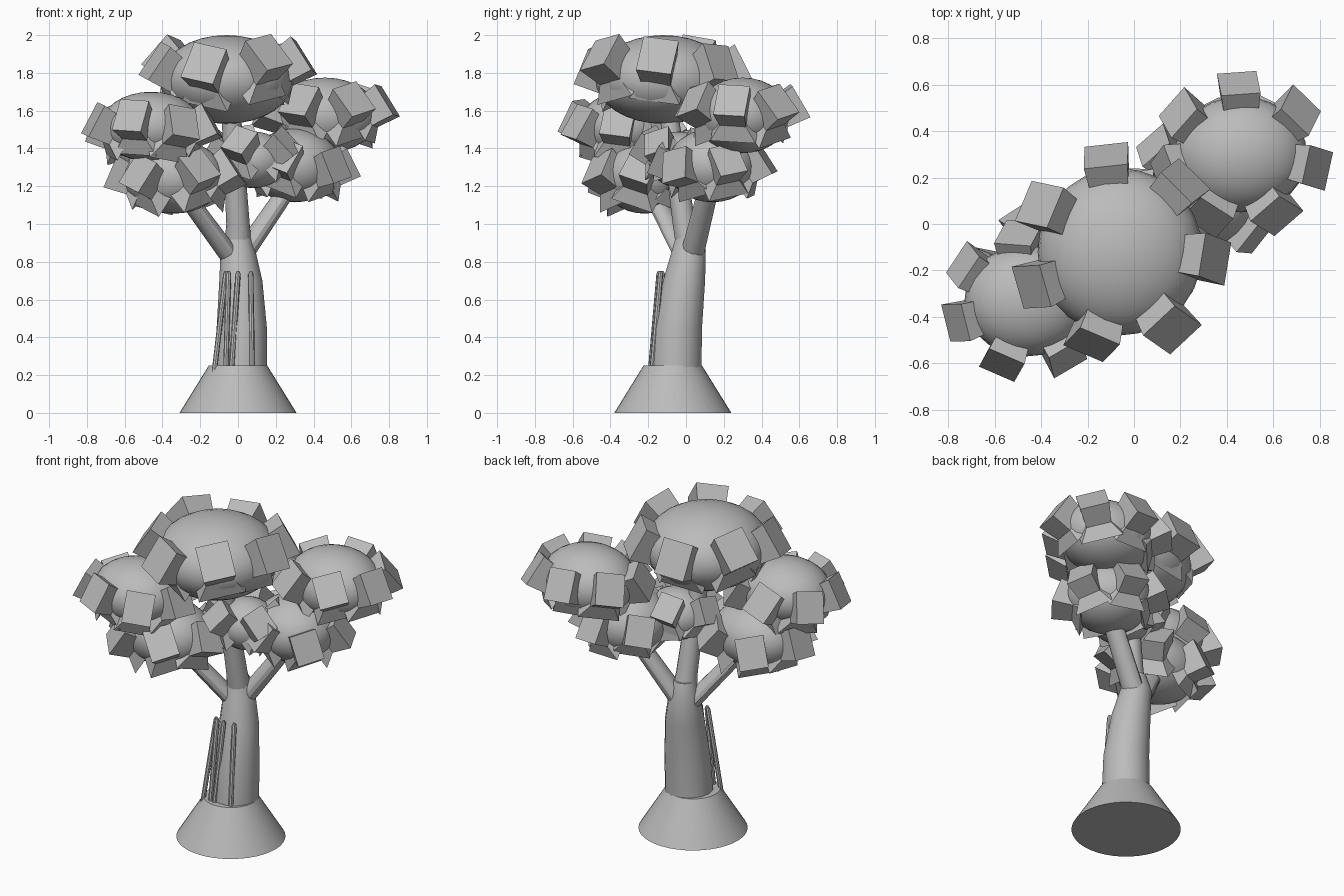
import bpy, bmesh, random
from math import cos, sin, pi, radians
from mathutils import Vector, Matrix

random.seed(4)
cube = bpy.data.objects.get("Cube")
if cube:
    bpy.data.objects.remove(cube, do_unlink=True)

grey = bpy.data.materials.new("plain_grey")
grey.use_nodes = True
colour = (0.5, 0.5, 0.5, 1)
grey.diffuse_color = colour
grey.node_tree.nodes["Principled BSDF"].inputs["Base Color"].default_value = colour


def finish(name, bm, smooth=True):
    bmesh.ops.recalc_face_normals(bm, faces=bm.faces)
    mesh = bpy.data.meshes.new(name)
    bm.to_mesh(mesh)
    bm.free()
    mesh.materials.append(grey)
    obj = bpy.data.objects.new(name, mesh)
    bpy.context.collection.objects.link(obj)
    if smooth:
        bpy.ops.object.select_all(action='DESELECT')
        obj.select_set(True)
        bpy.context.view_layer.objects.active = obj
        bpy.ops.object.shade_smooth_by_angle(angle=pi / 6)


def tube(name, path, sides=14):
    """Closed tube through (x, y, z, radius) points, with level rings."""
    bm = bmesh.new()
    rings = []
    for x, y, z, r in path:
        angles = [2 * pi * i / sides for i in range(sides)]
        rings.append([bm.verts.new((x + r * cos(a), y + r * sin(a), z))
                      for a in angles])
    for low, high in zip(rings, rings[1:]):
        for i in range(sides):
            j = (i + 1) % sides
            bm.faces.new((low[i], low[j], high[j], high[i]))
    bm.faces.new(rings[0])
    bm.faces.new(rings[-1])
    finish(name, bm)


def foliage(name, centre, radii):
    """Smooth squashed ball."""
    bm = bmesh.new()
    bmesh.ops.create_uvsphere(bm, u_segments=28, v_segments=16, radius=1)
    bmesh.ops.transform(bm, verts=bm.verts,
                        matrix=Matrix.Translation(centre) @ Matrix.Diagonal((*radii, 1)))
    finish(name, bm)


def leaf_blocks(name, centre, radii, count, start, lift):
    """Ring of blocks tilted up and out, each on a neck that flares inwards."""
    bm = bmesh.new()
    size = 0.09 + radii[0] * 0.28
    for i in range(count):
        angle = radians(start + 360 * i / count)
        rise = lift + random.uniform(-0.12, 0.12)
        offset = Vector((radii[0] * cos(angle), radii[1] * sin(angle), radii[2] * rise))
        out = offset + Vector((0, 0, radii[0] * random.uniform(0.35, 0.65)))
        verts = bmesh.ops.create_cube(bm, size=size)["verts"]
        inner = min({f for v in verts for f in v.link_faces},
                    key=lambda f: f.calc_center_median().z)
        for v in inner.verts:
            v.co.xy *= 0.85
            v.co.z *= 0.5
        skirt = bmesh.ops.extrude_discrete_faces(bm, faces=[inner])["faces"][0]
        for v in skirt.verts:
            v.co.xy *= 1.7
            v.co.z -= size * 0.4
        verts += skirt.verts
        turn = out.to_track_quat('Z', 'Y').to_matrix().to_4x4()
        roll = Matrix.Rotation(random.uniform(-0.4, 0.4), 4, 'Z')
        place = Matrix.Translation(Vector(centre) + offset * 0.93)
        stretch = Matrix.Diagonal((1, 1.12, 1, 1))
        bmesh.ops.transform(bm, verts=verts, matrix=place @ turn @ roll @ stretch)
    finish(name, bm, smooth=False)


# Base mound and trunk
tube("base_mound", [(0, -0.07, 0, 0.31), (0, -0.07, 0.25, 0.155)], sides=40)
tube("trunk", [(0.015, -0.055, 0.2, 0.14), (0.02, -0.045, 0.45, 0.133),
               (0.015, -0.01, 0.7, 0.114), (0, 0.015, 0.86, 0.092),
               (0, 0.015, 0.96, 0.062)])

# Branches
tube("centre_branch", [(0, 0.025, 0.85, 0.075), (0, -0.01, 1, 0.062),
                       (-0.04, -0.1, 1.65, 0.05)])
tube("right_branch", [(-0.02, 0.01, 0.8, 0.065), (-0.35, -0.22, 1.25, 0.055)])
tube("left_branch", [(0.02, 0.03, 0.83, 0.065), (0.32, 0.14, 1.27, 0.055)])

# Thin vines leaning back up the front of the trunk
vine_radius = 0.014
for label, foot, tip in (("outer_right", -0.125, -0.065), ("right", -0.065, -0.05),
                         ("middle", -0.035, 0), ("left", 0.075, 0.068)):
    front = -0.195 + abs(foot) * 0.2
    tube(label + "_vine", [(foot, front, 0.22, vine_radius),
                           (tip, front + 0.045, 0.735, vine_radius),
                           (tip, front + 0.045, 0.75, vine_radius / 2)], sides=8)

# Foliage clumps: centre, radii, block count, first block angle, block lift
clumps = {
    "crown": ((-0.06, -0.12, 1.765), (0.355, 0.36, 0.235), 7, 47, 0.28),
    "upper_left": ((0.46, 0.3, 1.575), (0.285, 0.25, 0.2), 7, 40, 0.1),
    "upper_right": ((-0.46, -0.33, 1.515), (0.27, 0.24, 0.185), 7, 45, 0),
    "lower_right": ((-0.34, -0.22, 1.25), (0.27, 0.23, 0.195), 6, 55, 0),
    "lower_left": ((0.3, 0.14, 1.31), (0.245, 0.24, 0.195), 6, 17, 0),
    "middle": ((0.08, -0.03, 1.34), (0.185, 0.17, 0.15), 5, 35, 0.4),
}
for name, (centre, radii, count, start, lift) in clumps.items():
    foliage(name + "_foliage", centre, radii)
    leaf_blocks(name + "_leaf_blocks", centre, radii, count, start, lift)
